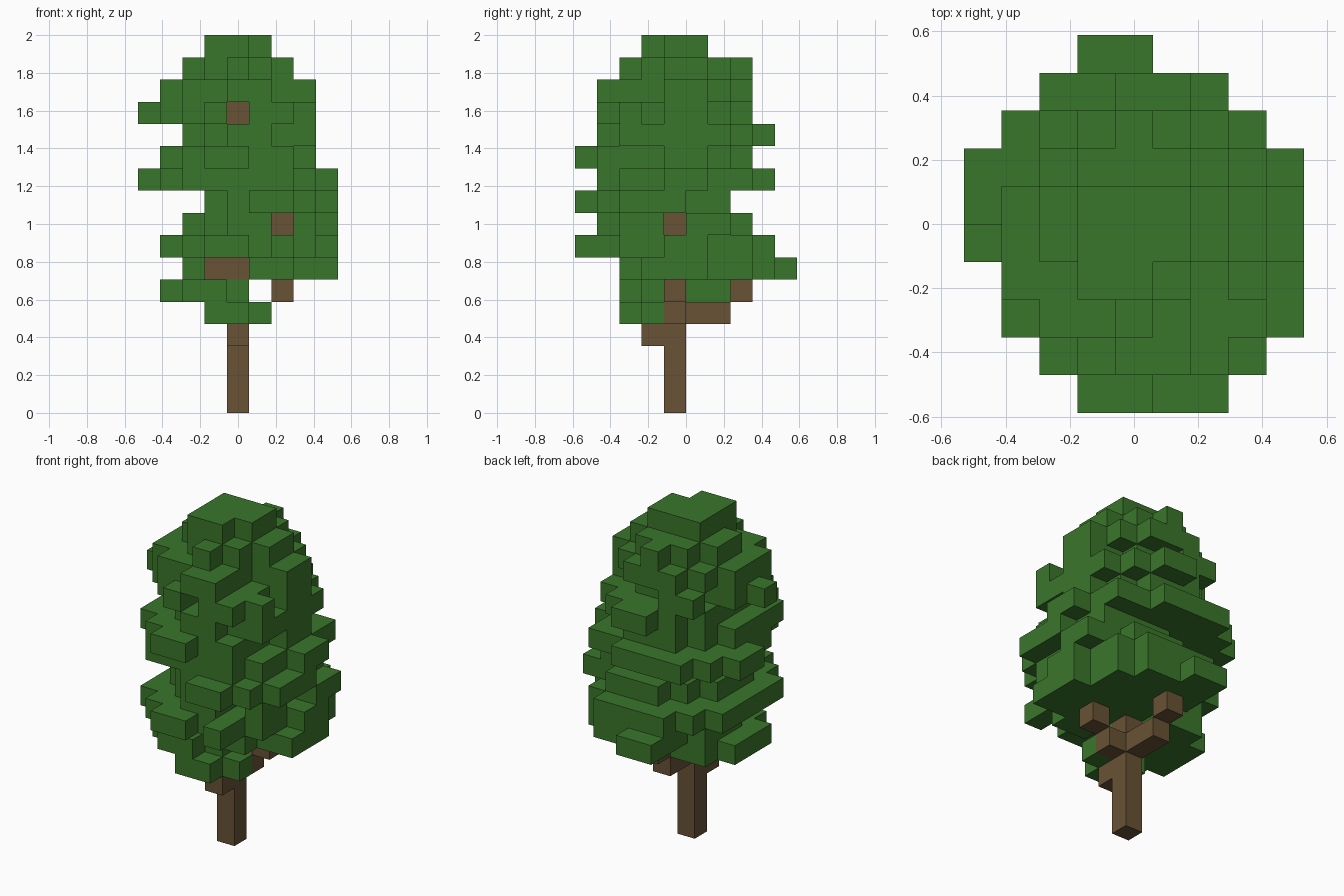
import bpy
import bmesh
from mathutils import Vector
from itertools import product

if "Cube" in bpy.data.objects:
    bpy.data.objects.remove(bpy.data.objects["Cube"], do_unlink=True)

UNIT = 2 / 17  # edge of one block


def material(name, rgb):
    mat = bpy.data.materials.new(name)
    mat.use_nodes = True
    mat.diffuse_color = (*rgb, 1)
    mat.node_tree.nodes["Principled BSDF"].inputs["Base Color"].default_value = (*rgb, 1)
    return mat


def oval(x0, x1, y0, y1, level):
    """Blocks of one layer whose centres lie in the oval filling the given span."""
    cx, cy, rx, ry = (x0 + x1) / 2, (y0 + y1) / 2, (x1 - x0) / 2, (y1 - y0) / 2
    return {(i, j, level) for i, j in product(range(x0, x1), range(y0, y1))
            if ((i + .5 - cx) / rx) ** 2 + ((j + .5 - cy) / ry) ** 2 <= 1}


def build_blocks(name, cells, solid, mat):
    """Skin a set of blocks, leaving out faces that touch another block."""
    bm = bmesh.new()
    for cell in cells:
        centre = Vector(cell) + Vector((.5, .5, .5))
        for axis, sign in product(range(3), (-1, 1)):
            normal = Vector((0, 0, 0))
            normal[axis] = sign
            if tuple(int(c + n) for c, n in zip(cell, normal)) in solid:
                continue
            u = Vector((0, 0, 0))
            u[(axis + 1) % 3] = .5
            v = normal.cross(u)
            mid = centre + normal / 2
            bm.faces.new([bm.verts.new((mid + a * u + b * v - Vector((4.5, 5, 0))) * UNIT)
                          for a, b in ((-1, -1), (1, -1), (1, 1), (-1, 1))])
    bmesh.ops.remove_doubles(bm, verts=bm.verts, dist=UNIT / 100)
    mesh = bpy.data.meshes.new(name)
    bm.to_mesh(mesh)
    bm.free()
    mesh.materials.append(mat)
    bpy.context.collection.objects.link(bpy.data.objects.new(name, mesh))


# Trunk and the branches forking from it
trunk = {(4, 4, k) for k in range(15)}
branches = {
    (4, 3, 3),                                   # front stub
    (4, 5, 4), (4, 6, 4), (4, 7, 5),             # back fork
    (5, 4, 4), (6, 4, 5),                        # left fork
    (3, 3, 6), (4, 3, 6),                        # twigs inside the crown
    (6, 3, 8), (6, 4, 8), (4, 3, 13),
}

# Leaf layers from bottom to top: x span, y span
layers = [
    (3, 6, 2, 4), (1, 5, 2, 7), (2, 9, 2, 9), (1, 9, 0, 9), (2, 9, 1, 8),
    (3, 9, 0, 7), (0, 9, 1, 9), (1, 8, 0, 8), (2, 8, 1, 9), (1, 8, 1, 7),
    (1, 8, 1, 8), (2, 7, 3, 7), (3, 6, 3, 6),
]
leaves = set()
for level, span in enumerate(layers, start=4):
    leaves |= oval(*span, level)

# Tufts that stick out of a layer, as level: blocks
tufts = {
    6: [(3, 9), (4, 9), (3, 8), (4, 8), (8, 3)],
    8: [(8, 6)],
    10: [(0, 6)],
    12: [(7, 2)],
    13: [(0, 4), (6, 1), (7, 5), (2, 7), (3, 7)],
    15: [(4, 2), (4, 7)],
}
# Gaps that show twigs or break the outline
gaps = {
    4: [(5, 2)],
    5: [(4, 5), (4, 6)],
    6: [(3, 2), (4, 2), (8, 6)],
    7: [(8, 2), (8, 3), (8, 6), (5, 0), (7, 1)],
    8: [(6, 1), (6, 2), (8, 3), (8, 4), (7, 4)],
    9: [(4, 0), (7, 0)],
    10: [(0, 3), (0, 4), (8, 3), (8, 6), (6, 8), (1, 2)],
    11: [(5, 0), (7, 2), (7, 3)],
    13: [(4, 1), (4, 2), (1, 2), (7, 3)],
    14: [(3, 1), (6, 2), (6, 3), (7, 3)],
    16: [(5, 3)],
}
leaves |= {(*spot, level) for level, spots in tufts.items() for spot in spots}
leaves -= {(*spot, level) for level, spots in gaps.items() for spot in spots}

wood = trunk | branches
leaves -= wood
solid = wood | leaves
bark = material("bark_brown", (.138, .084, .036))
green = material("leaf_green", (.042, .18, .024))
build_blocks("trunk", trunk, solid, bark)
build_blocks("branches", branches, solid, bark)
build_blocks("foliage", leaves, solid, green)
